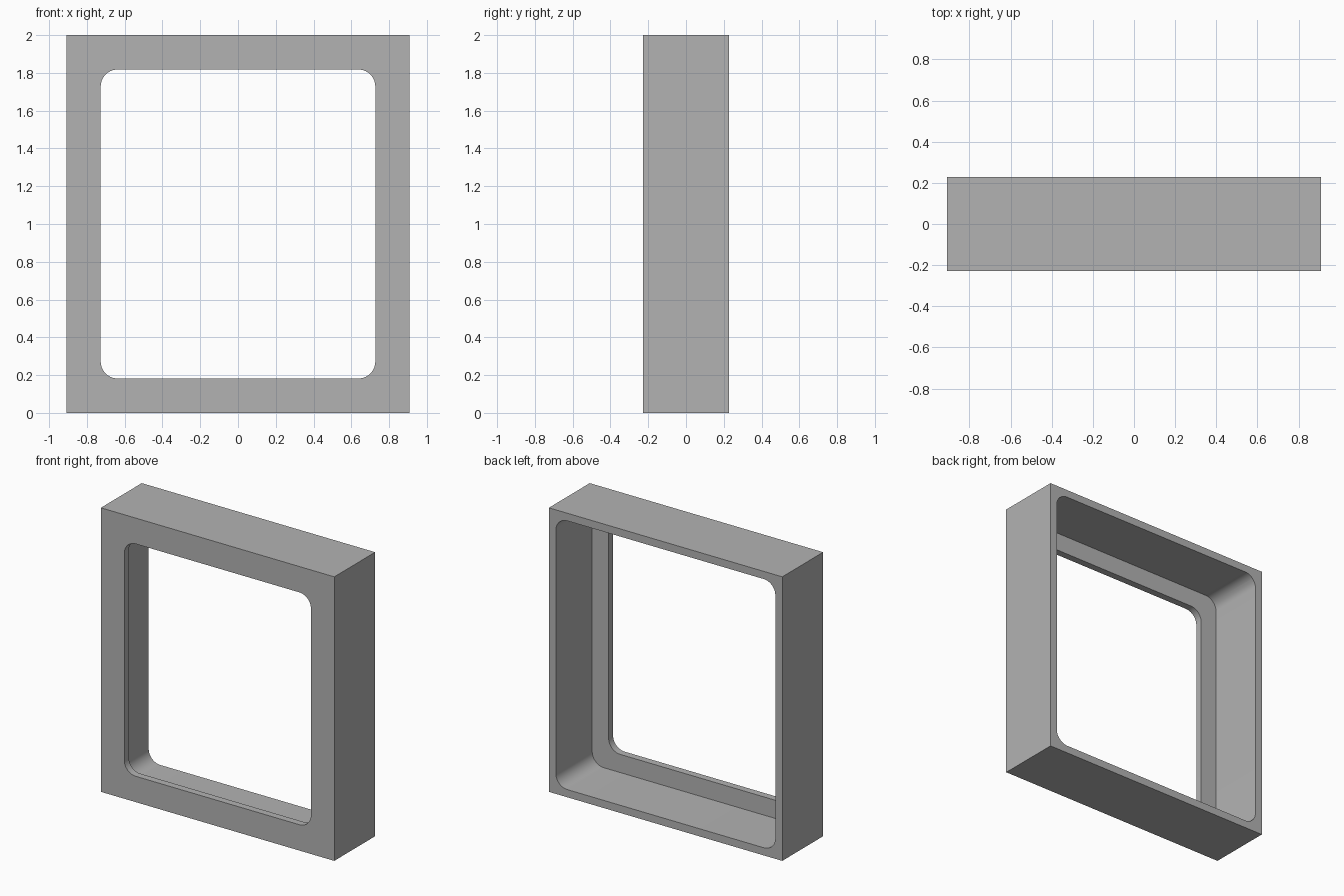
import bpy
import bmesh

WIDTH, DEPTH, HEIGHT = 1.818, 0.4545, 2.0
BORDER = 0.182      # width of the front face around the opening
WALL = 0.054        # thickness of the side walls behind the front lip
LIP = 0.05          # thickness of the front lip
RADIUS = 0.09       # corner radius of both openings

default = bpy.data.objects.get("Cube")
if default:
    bpy.data.objects.remove(default, do_unlink=True)

grey = bpy.data.materials.new("mid grey")
grey.use_nodes = True
grey.diffuse_color = (0.45, 0.45, 0.45, 1)
grey.node_tree.nodes["Principled BSDF"].inputs["Base Color"].default_value = grey.diffuse_color


def block(name, size_x, size_z, y_front, y_back, radius=0):
    """Box centred on x and on the frame's height, with optional round corners."""
    bm = bmesh.new()
    bmesh.ops.create_cube(bm, size=1)
    for v in bm.verts:
        v.co.x *= size_x
        v.co.y = y_front if v.co.y < 0 else y_back
        v.co.z = v.co.z * size_z + HEIGHT / 2
    if radius:
        corners = [e for e in bm.edges
                   if abs(e.verts[0].co.y - e.verts[1].co.y) > 1e-4]
        bmesh.ops.bevel(bm, geom=corners, offset=radius, segments=10,
                        profile=0.5, affect='EDGES')
    mesh = bpy.data.meshes.new(name)
    bm.to_mesh(mesh)
    bm.free()
    mesh.materials.append(grey)
    obj = bpy.data.objects.new(name, mesh)
    bpy.context.collection.objects.link(obj)
    return obj


# Solid outer body
front, back = -DEPTH / 2, DEPTH / 2
frame = block("frame", WIDTH, HEIGHT, front, back)

# Front opening and the wider recess behind the lip
cutters = [
    block("opening_cutter", WIDTH - 2 * BORDER, HEIGHT - 2 * BORDER,
          front - 0.1, back + 0.1, RADIUS),
    block("recess_cutter", WIDTH - 2 * WALL, HEIGHT - 2 * WALL,
          front + LIP, back + 0.2, RADIUS),
]
bpy.ops.object.select_all(action='DESELECT')
bpy.context.view_layer.objects.active = frame
frame.select_set(True)
for cutter in cutters:
    cutter.hide_render = True
    mod = frame.modifiers.new("cut", 'BOOLEAN')
    mod.operation = 'DIFFERENCE'
    mod.solver = 'EXACT'
    mod.object = cutter
    bpy.ops.object.modifier_apply(modifier=mod.name)
    bpy.data.objects.remove(cutter, do_unlink=True)

# Smooth round corners, sharp rims
bpy.ops.object.shade_smooth_by_angle(angle=0.52)
